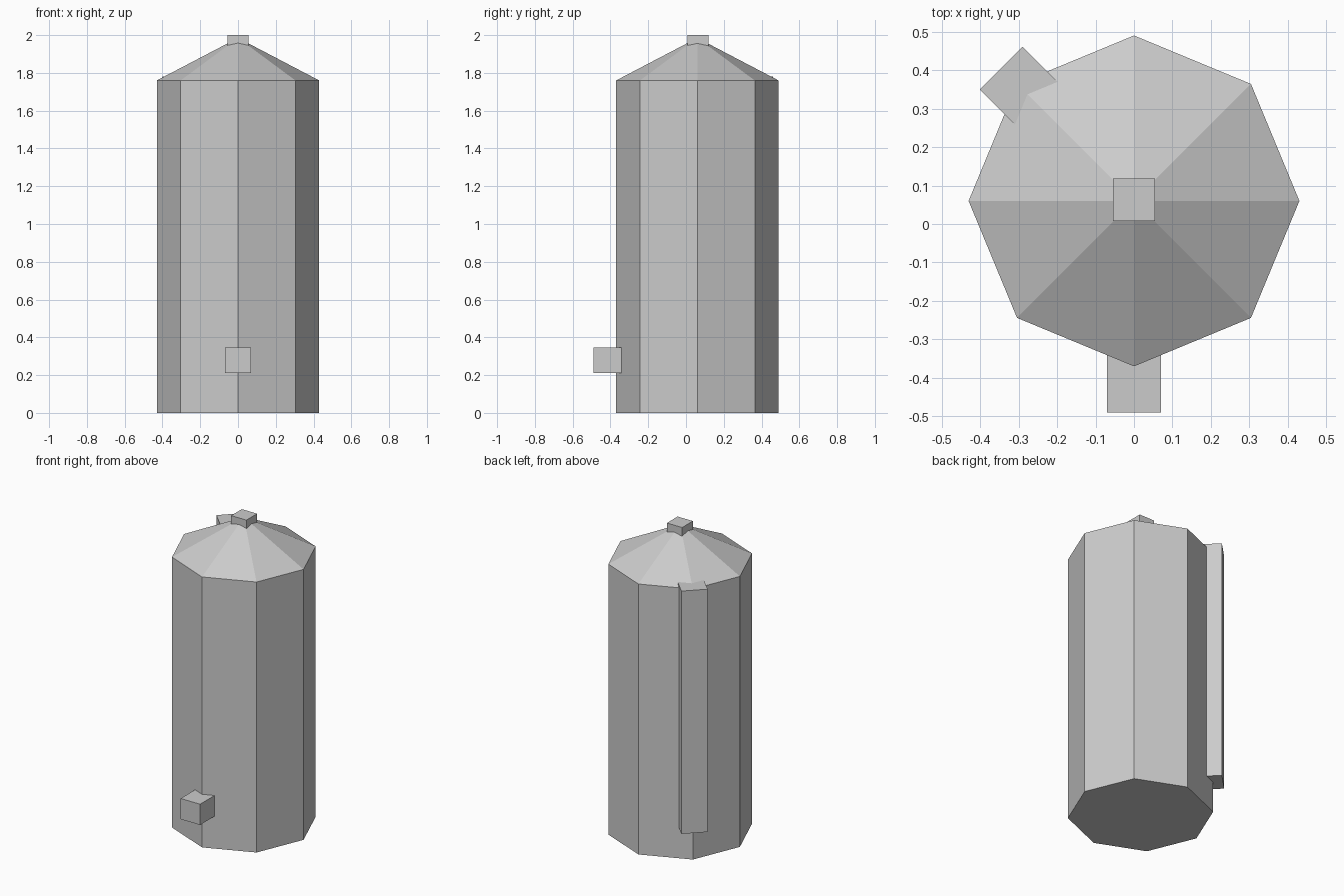
import bpy
import bmesh
from math import cos, sin, pi
from mathutils import Matrix, Vector

cube = bpy.data.objects.get("Cube")
if cube:
    bpy.data.objects.remove(cube, do_unlink=True)

# One flat grey for everything
grey = bpy.data.materials.new("light_grey")
grey.diffuse_color = (0.6, 0.6, 0.6, 1)
grey.use_nodes = True
grey.node_tree.nodes["Principled BSDF"].inputs["Base Color"].default_value = (0.6, 0.6, 0.6, 1)

CENTRE = Vector((0, 0.06, 0))
RADIUS, SIDES = 0.43, 8
EAVES, APEX = 1.76, 1.985


def finish(name, bm):
    bmesh.ops.recalc_face_normals(bm, faces=bm.faces)
    mesh = bpy.data.meshes.new(name)
    bm.to_mesh(mesh)
    bm.free()
    mesh.materials.append(grey)
    obj = bpy.data.objects.new(name, mesh)
    bpy.context.collection.objects.link(obj)
    return obj


def box(name, size, location, turn=0):
    bm = bmesh.new()
    bmesh.ops.create_cube(bm, size=1)
    bmesh.ops.scale(bm, vec=size, verts=bm.verts)
    obj = finish(name, bm)
    obj.location = location
    obj.rotation_euler.z = turn
    return obj


# Octagonal tank with a pointed roof, as one closed shell
bm = bmesh.new()
angles = [2 * pi * i / SIDES for i in range(SIDES)]
lower, upper = [
    [bm.verts.new(CENTRE + Vector((RADIUS * cos(a), RADIUS * sin(a), z))) for a in angles]
    for z in (0, EAVES)
]
tip = bm.verts.new(CENTRE + Vector((0, 0, APEX)))
bm.faces.new(lower)
for i in range(SIDES):
    j = (i + 1) % SIDES
    bm.faces.new((lower[i], lower[j], upper[j], upper[i]))
    bm.faces.new((upper[i], upper[j], tip))
finish("tank", bm)

# Square vent cap on the roof tip
box("roof_cap", (0.11, 0.11, 0.08), (0, 0.063, 1.96))

# Outlet low on the front
box("front_outlet", (0.14, 0.16, 0.135), (0, -0.41, 0.278))

# Tall duct on the back right corner, facing outward along the diagonal
outward = Matrix.Rotation(3 * pi / 4, 3, "Z") @ Vector((1, 0, 0))
box("side_duct", (0.157, 0.157, 1.58),
    CENTRE + outward * 0.41 + Vector((0, 0, 0.99)), 3 * pi / 4)
